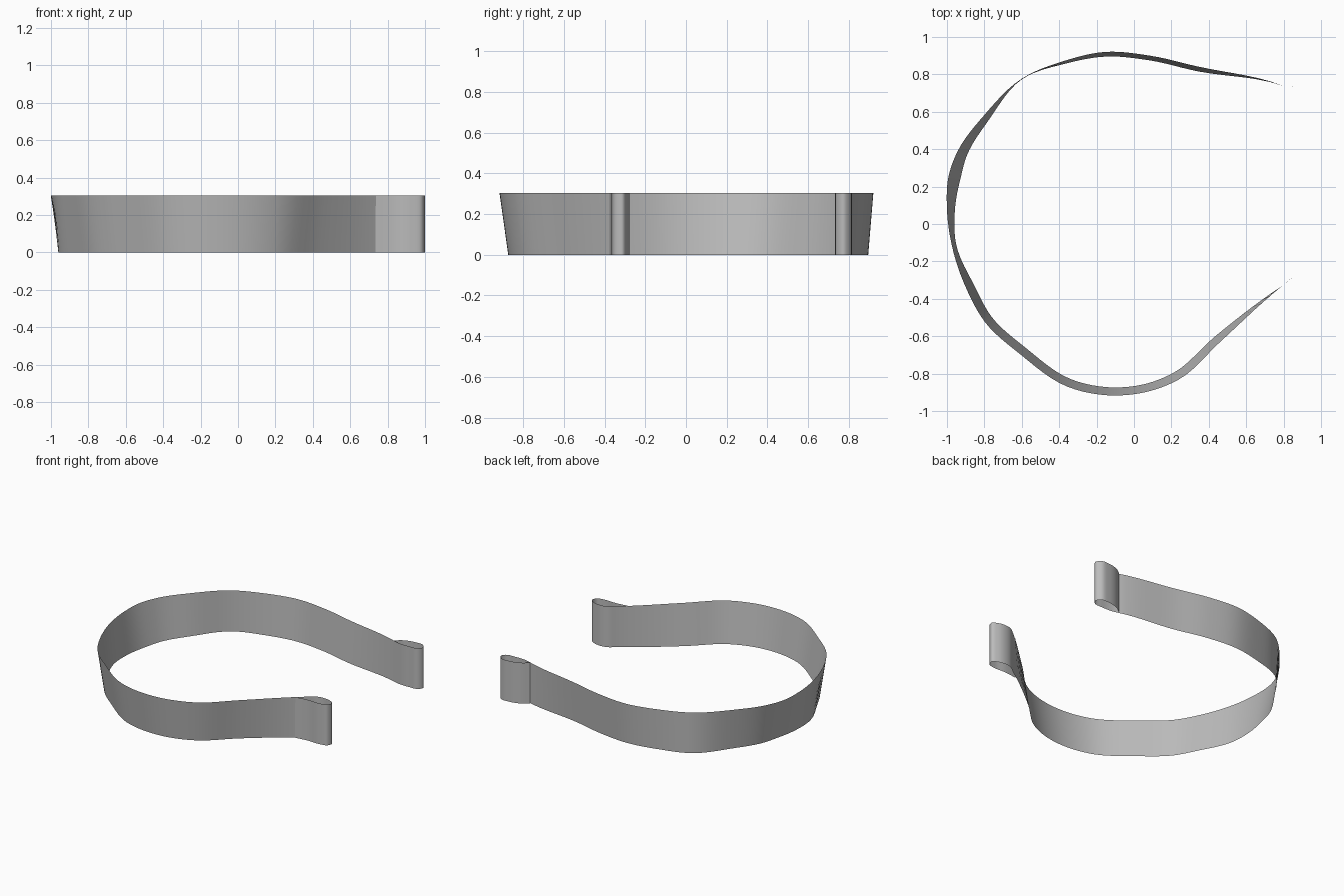
import bpy
import bmesh
from mathutils import Vector

HEIGHT = 0.305
STEPS = 6

default_cube = bpy.data.objects.get("Cube")
if default_cube:
    bpy.data.objects.remove(default_cube, do_unlink=True)

# Path of the upper edge: x, y, and how far the lower edge leans inward
back_loop = [(.765, .755, 0), (.82, .793, 0), (.9, .813, 0), (.965, .808, 0),
             (.99, .773, 0), (.973, .745, 0), (.9, .734, 0), (.807, .738, 0)]
band = [(.72, .765, .004), (.35, .84, .025), (.085, .9, .025), (-.155, .92, .025),
        (-.37, .873, .016), (-.6, .777, .003), (-.8, .583, .035),
        (-.945, .385, .055), (-.99, .262, .065), (-1, .08, .043),
        (-.975, -.11, .024), (-.893, -.353, .046), (-.797, -.524, .045),
        (-.61, -.695, .045), (-.353, -.871, .044), (-.1, -.917, .043),
        (.085, -.893, .043), (.235, -.834, .045), (.46, -.631, .04),
        (.735, -.379, .008)]
front_loop = [(.8, -.325, 0), (.85, -.288, 0), (.893, -.278, 0), (.957, -.286, 0),
              (.998, -.312, 0), (.985, -.351, 0), (.93, -.365, 0),
              (.834, -.364, 0), (.735, -.376, 0)]


def smooth_path(points):
    """Centripetal-style spline through the points, tangents scaled by spacing."""
    pts = [Vector(p) for p in points]
    dist = [(b - a).length for a, b in zip(pts, pts[1:])]
    slopes = [(b - a) / d for a, b, d in zip(pts, pts[1:], dist)]
    tangents = [slopes[0]]
    for i in range(1, len(pts) - 1):
        before, after = dist[i - 1], dist[i]
        tangents.append((slopes[i - 1] * after + slopes[i] * before) / (before + after))
    tangents.append(slopes[-1])
    result = []
    for i, d in enumerate(dist):
        for k in range(STEPS):
            t = k / STEPS
            s = 1 - t
            result.append(pts[i] * (s * s * (1 + 2 * t)) + pts[i + 1] * (t * t * (1 + 2 * s))
                          + tangents[i] * (d * t * s * s) - tangents[i + 1] * (d * t * t * s))
    return result + [pts[-1]]


# One thin strip, folded back on itself at both ends
path = smooth_path(back_loop + band + front_loop)
bm = bmesh.new()
rows = []
for i, p in enumerate(path):
    along = path[min(i + 1, len(path) - 1)] - path[max(i - 1, 0)]
    inward = Vector((-along.y, along.x, 0)).normalized()
    upper = Vector((p.x, p.y, HEIGHT))
    lower = Vector((p.x, p.y, 0)) + inward * p.z
    rows.append((bm.verts.new(lower), bm.verts.new(upper)))
for (a, b), (c, d) in zip(rows, rows[1:]):
    bm.faces.new((a, b, d, c))

mesh = bpy.data.meshes.new("curved_band")
bm.to_mesh(mesh)
bm.free()
curved_band = bpy.data.objects.new("curved_band", mesh)
bpy.context.collection.objects.link(curved_band)

# Plain grey finish
grey = bpy.data.materials.new("plain_grey")
grey.use_nodes = True
colour = (0.5, 0.5, 0.5, 1)
grey.diffuse_color = colour
grey.node_tree.nodes["Principled BSDF"].inputs["Base Color"].default_value = colour
mesh.materials.append(grey)

bpy.ops.object.select_all(action="DESELECT")
curved_band.select_set(True)
bpy.context.view_layer.objects.active = curved_band
bpy.ops.object.shade_smooth_by_angle()
